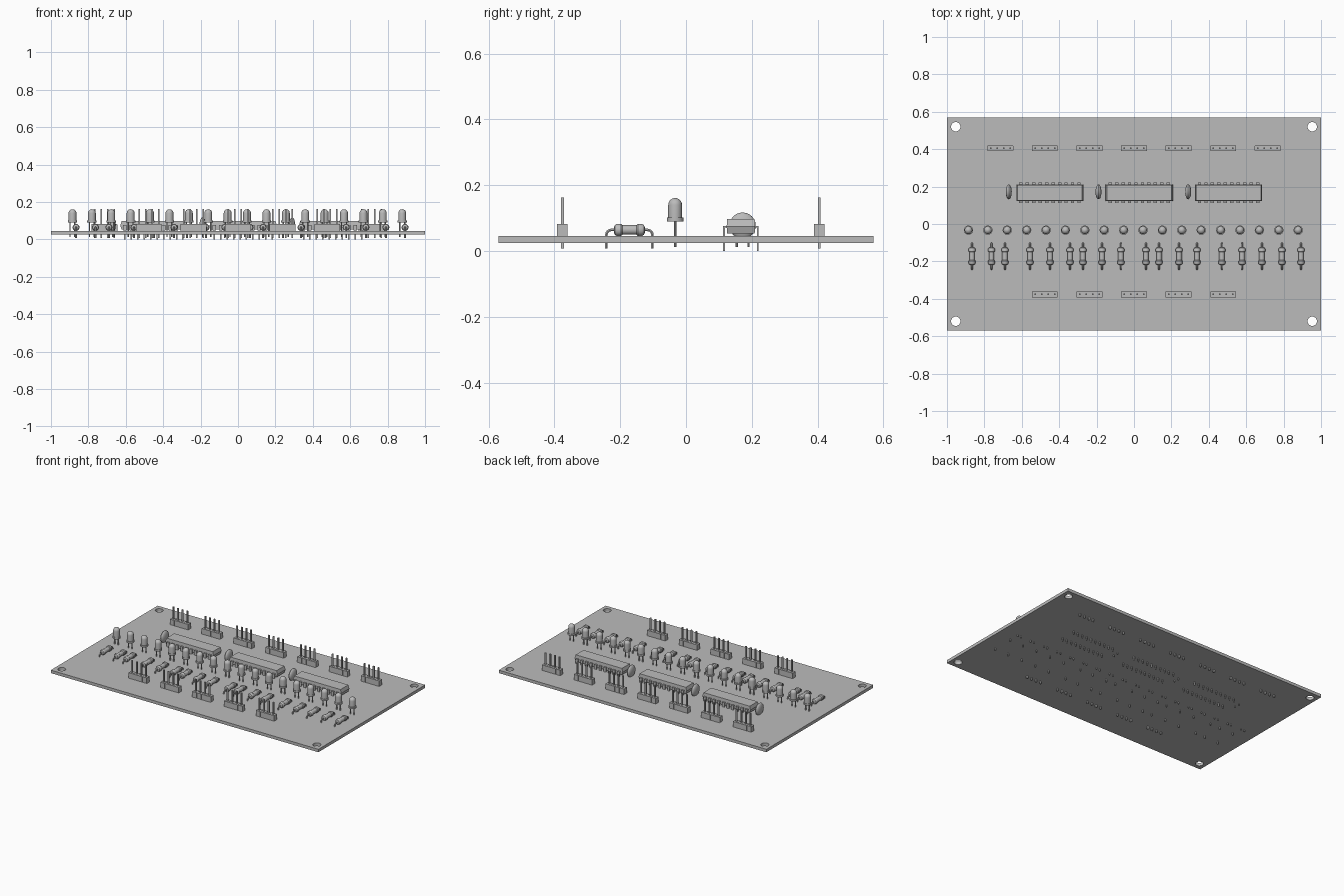
import bpy, bmesh, math
from mathutils import Matrix, Vector

if "Cube" in bpy.data.objects:
    bpy.data.objects.remove(bpy.data.objects["Cube"], do_unlink=True)

grey = bpy.data.materials.new("plain_grey")
grey.use_nodes = True
COLOUR = (0.5, 0.5, 0.5, 1)
grey.diffuse_color = COLOUR
grey.node_tree.nodes["Principled BSDF"].inputs["Base Color"].default_value = COLOUR

BOARD_TOP = 0.045
BOARD_BOTTOM = 0.025
PITCH = 0.0345


def box(bm, x, y, z, taper=1.0):
    """Box from (min, max) ranges; taper shrinks the top face in x and y."""
    mid = Vector(((x[0] + x[1]) / 2, (y[0] + y[1]) / 2, (z[0] + z[1]) / 2))
    size = Vector((x[1] - x[0], y[1] - y[0], z[1] - z[0]))
    for v in bmesh.ops.create_cube(bm, size=1)["verts"]:
        k = taper if v.co.z > 0 else 1
        v.co = mid + Vector((v.co.x * size.x * k, v.co.y * size.y * k, v.co.z * size.z))


def lathe(bm, profile, matrix=Matrix(), sides=16):
    """Turn (radius, height) points about z, then place with the matrix."""
    verts = [bm.verts.new((r, 0, h)) for r, h in profile]
    edges = [bm.edges.new(pair) for pair in zip(verts, verts[1:])]
    out = bmesh.ops.spin(bm, geom=verts + edges, cent=(0, 0, 0), axis=(0, 0, 1),
                         angle=math.tau, steps=sides, use_duplicate=False)
    new = set(verts) | {v for v in out["geom_last"] if isinstance(v, bmesh.types.BMVert)}
    stack = list(new)
    while stack:
        for e in stack.pop().link_edges:
            for v in e.verts:
                if v not in new:
                    new.add(v)
                    stack.append(v)
    for v in new:
        v.co = matrix @ v.co
    bmesh.ops.remove_doubles(bm, verts=list(new), dist=0.0001)


def rod(bm, x, y, z, r):
    lathe(bm, [(0, z[0]), (r, z[0]), (r, z[1]), (0, z[1])],
          Matrix.Translation((x, y, 0)), 8)


def wire(bm, points, r):
    """Round wire following a path."""
    curve = bpy.data.curves.new("wire_path", "CURVE")
    curve.dimensions = "3D"
    curve.bevel_depth, curve.bevel_resolution, curve.use_fill_caps = r, 1, True
    spline = curve.splines.new("POLY")
    spline.points.add(len(points) - 1)
    for p, co in zip(spline.points, points):
        p.co = (*co, 1)
    ob = bpy.data.objects.new("wire_path", curve)
    mesh = bpy.data.meshes.new_from_object(ob)
    bm.from_mesh(mesh)
    bpy.data.objects.remove(ob)
    bpy.data.curves.remove(curve)
    bpy.data.meshes.remove(mesh)


def finish(bm, name):
    bmesh.ops.recalc_face_normals(bm, faces=bm.faces)
    mesh = bpy.data.meshes.new(name)
    bm.to_mesh(mesh)
    bm.free()
    mesh.materials.append(grey)
    mesh.shade_smooth()
    mesh.set_sharp_from_angle(angle=math.radians(35))
    return mesh


def place(mesh, name, spots):
    for i, (x, y) in enumerate(spots):
        ob = bpy.data.objects.new(f"{name}_{i + 1}", mesh)
        ob.location = (x, y, 0)
        bpy.context.collection.objects.link(ob)


# Circuit board: flat outline with four mounting holes
outline = bpy.data.curves.new("board_outline", "CURVE")
outline.dimensions, outline.fill_mode = "2D", "BOTH"
outline.extrude = (BOARD_TOP - BOARD_BOTTOM) / 2
loops = [[(-1, -0.57), (1, -0.57), (1, 0.57), (-1, 0.57)]]
for sx in (-1, 1):
    for sy in (-1, 1):
        loops.append([(sx * 0.953 + 0.025 * math.cos(a * math.tau / 24),
                       sy * 0.52 + 0.025 * math.sin(a * math.tau / 24)) for a in range(24)])
for loop in loops:
    spline = outline.splines.new("POLY")
    spline.points.add(len(loop) - 1)
    spline.use_cyclic_u = True
    for p, co in zip(spline.points, loop):
        p.co = (*co, 0, 1)
source = bpy.data.objects.new("board_outline", outline)
flat = bpy.data.meshes.new_from_object(source)
bpy.data.objects.remove(source)
bm = bmesh.new()
bm.from_mesh(flat)
bpy.data.meshes.remove(flat)
bmesh.ops.remove_doubles(bm, verts=bm.verts, dist=0.0001)
bmesh.ops.translate(bm, verts=bm.verts, vec=(0, 0, (BOARD_TOP + BOARD_BOTTOM) / 2))
place(finish(bm, "circuit_board"), "circuit_board", [(0, 0)])

# Four-pin headers: a block per pin with a square post through it
bm = bmesh.new()
for i in range(4):
    x = (i - 1.5) * PITCH
    box(bm, (x - 0.0165, x + 0.0165), (-0.016, 0.016), (BOARD_TOP, 0.082))
    box(bm, (x - 0.0045, x + 0.0045), (-0.0045, 0.0045), (0.007, 0.163))
box(bm, (-2 * PITCH, 2 * PITCH), (-0.013, 0.013), (BOARD_TOP, 0.08))
header = finish(bm, "pin_header")
place(header, "back_pin_header", [(i * 0.238, 0.405) for i in range(-3, 4)])
place(header, "front_pin_header", [(i * 0.238, -0.376) for i in range(-2, 3)])

# Lamps: flange, domed body and two leads
bm = bmesh.new()
dome = [(0.021 * math.cos(a * math.pi / 12), 0.14 + 0.021 * math.sin(a * math.pi / 12))
        for a in range(6)]
lathe(bm, [(0, 0.09), (0.025, 0.09), (0.025, 0.101), (0.021, 0.101)] + dome + [(0, 0.161)])
for x in (-0.013, 0.013):
    rod(bm, x, 0, (0.012, 0.092), 0.0035)
place(finish(bm, "lamp"), "lamp", [(-0.885 + i * 0.1037, -0.033) for i in range(18)])

# Resistors: bulb-ended body with bent leads
bm = bmesh.new()
half = [(0.0145, 0.0), (0.0145, 0.021), (0.0185, 0.026), (0.0185, 0.038),
        (0.015, 0.044), (0.008, 0.047), (0, 0.047)]
body = [(r, -h) for r, h in reversed(half[1:])] + half[1:]
lathe(bm, body, Matrix.Translation((0, 0, 0.064)) @ Matrix.Rotation(math.pi / 2, 4, "X"))
bend = [(0, 0.055 + 0.015 * math.sin(a * math.pi / 8), 0.049 + 0.015 * math.cos(a * math.pi / 8))
        for a in range(5)]
for s in (-1, 1):
    wire(bm, [(x, s * y, z) for x, y, z in [(0, 0.04, 0.064)] + bend + [(0, 0.07, 0.007)]], 0.0045)
resistor_x = [-0.866, -0.762, -0.69, -0.556, -0.449, -0.342, -0.273, -0.171, -0.07,
              0.064, 0.134, 0.241, 0.337, 0.47, 0.578, 0.684, 0.791, 0.893]
place(finish(bm, "resistor"), "resistor", [(x, -0.172) for x in resistor_x])

# Chips: body tapered up and down from the middle, ten bent legs per side
bm = bmesh.new()
box(bm, (-0.18, 0.18), (-0.0435, 0.0435), (0.074, 0.097), 0.96)
box(bm, (-0.18, 0.18), (-0.0435, 0.0435), (0.074, 0.053), 0.96)
for i in range(10):
    x = (i - 4.5) * PITCH
    for s in (-1, 1):
        box(bm, (x - 0.009, x + 0.009), sorted((s * 0.04, s * 0.054)), (0.071, 0.076))
        box(bm, (x - 0.009, x + 0.009), sorted((s * 0.049, s * 0.054)), (0.046, 0.076))
        box(bm, (x - 0.004, x + 0.004), sorted((s * 0.049, s * 0.054)), (0, 0.047))
place(finish(bm, "chip"), "chip", [(i * 0.4775 + 0.028, 0.167) for i in (-1, 0, 1)])

# Disc capacitors: lens-shaped body standing on two leads
bm = bmesh.new()
lens = [(0.04 * math.sin(a * math.pi / 12), -0.016 * math.cos(a * math.pi / 12))
        for a in range(13)]
lathe(bm, lens, Matrix.Translation((0, 0, 0.077)) @ Matrix.Rotation(math.pi / 2, 4, "Y"), 24)
for y in (-0.018, 0.018):
    rod(bm, 0, y, (0.012, 0.06), 0.0035)
place(finish(bm, "capacitor"), "capacitor", [(i * 0.4795 - 0.19, 0.172) for i in (-1, 0, 1)])
